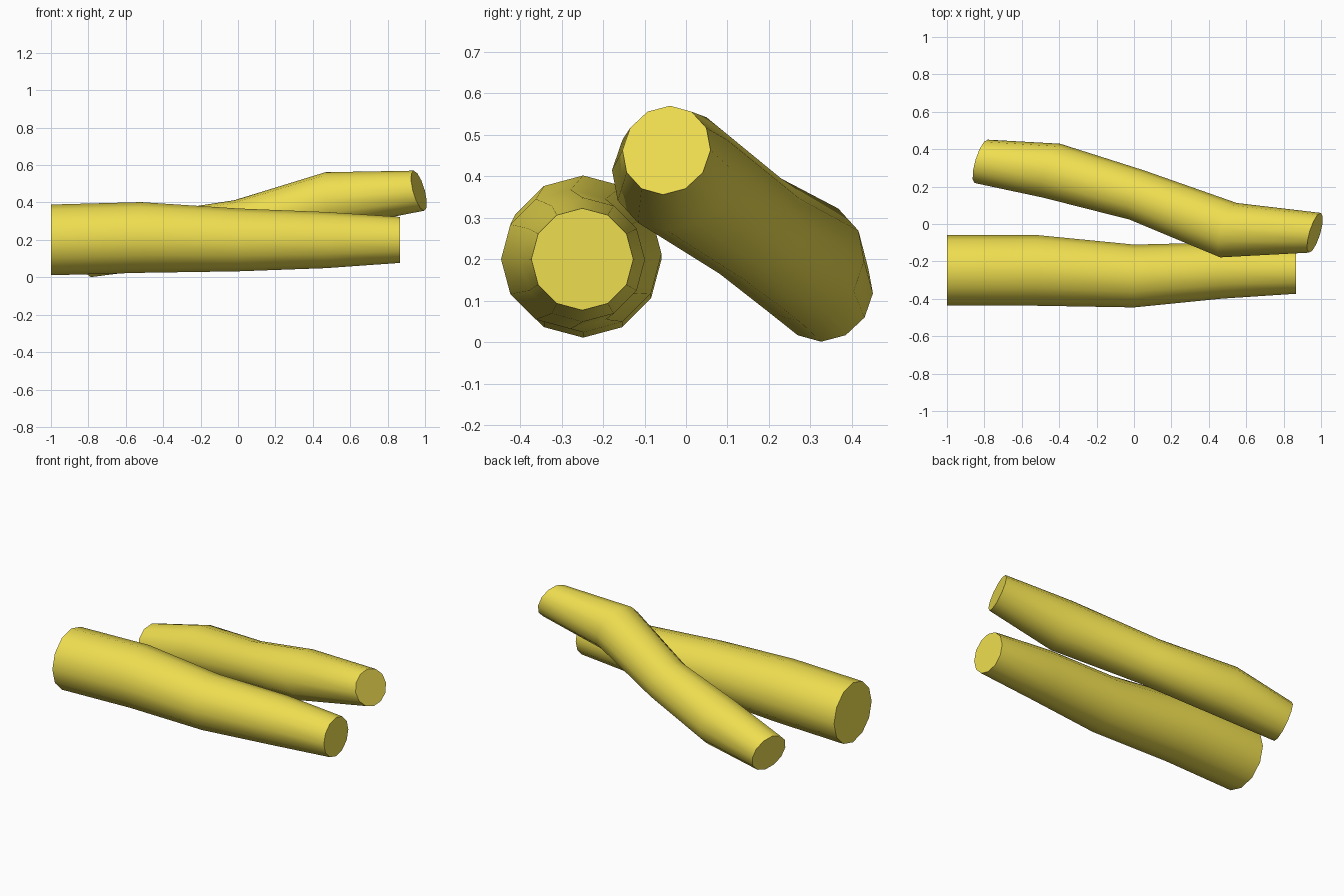
import bpy, bmesh
from math import sin, cos, pi
from mathutils import Vector

if "Cube" in bpy.data.objects:
    bpy.data.objects.remove(bpy.data.objects["Cube"])

SIDES = 12

yellow = bpy.data.materials.new("yellow_wood")
yellow.diffuse_color = (0.86, 0.73, 0.08, 1)
yellow.use_nodes = True
yellow.node_tree.nodes["Principled BSDF"].inputs["Base Color"].default_value = yellow.diffuse_color


def log(name, axis, stations):
    """Loft parallel 12-sided rings, all facing along axis; station = (x, y, z, radius)."""
    n = Vector(axis).normalized()
    side = Vector((0, 0, 1)).cross(n).normalized()
    up = n.cross(side)
    bm = bmesh.new()
    rings = []
    for x, y, z, r in stations:
        c = Vector((x, y, z))
        rings.append([bm.verts.new(c + r * (side * cos(a) + up * sin(a)))
                      for a in (2 * pi * i / SIDES for i in range(SIDES))])
    # smooth bark
    for a, b in zip(rings, rings[1:]):
        for i in range(SIDES):
            j = (i + 1) % SIDES
            bm.faces.new((a[i], a[j], b[j], b[i])).smooth = True
    # flat cut ends with crisp rims
    for cap in (bm.faces.new(rings[0][::-1]), bm.faces.new(rings[-1])):
        for e in cap.edges:
            e.smooth = False
    bmesh.ops.recalc_face_normals(bm, faces=bm.faces)
    mesh = bpy.data.meshes.new(name)
    bm.to_mesh(mesh)
    bm.free()
    mesh.materials.append(yellow)
    ob = bpy.data.objects.new(name, mesh)
    bpy.context.collection.objects.link(ob)
    return ob


# thick log lying flat
log("large_log", (1, 0, 0), [
    (-1.00, -0.248, 0.200, 0.189),
    (-0.52, -0.248, 0.213, 0.189),
    (0.00, -0.278, 0.200, 0.168),
    (0.47, -0.249, 0.199, 0.150),
    (0.865, -0.250, 0.200, 0.123),
])

# thinner crooked log leaning across it
log("small_log", (0.92, -0.28, 0.26), [
    (-0.817, 0.335, 0.118, 0.121),
    (-0.440, 0.285, 0.196, 0.151),
    (0.015, 0.155, 0.280, 0.137),
    (0.505, -0.033, 0.415, 0.152),
    (0.967, -0.047, 0.463, 0.111),
])
